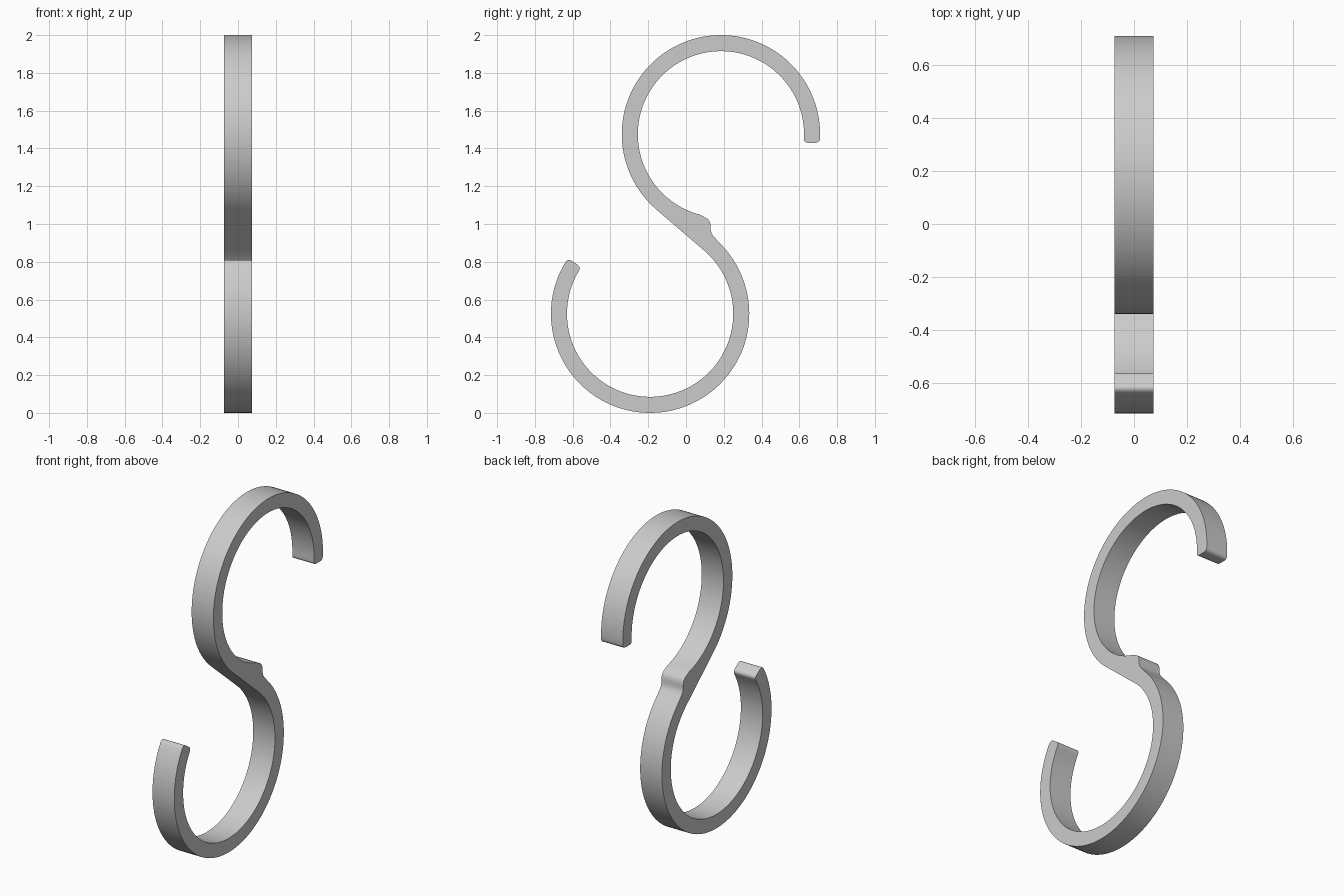
import bpy
import bmesh
from math import cos, sin, radians
from mathutils import Vector

cube = bpy.data.objects.get("Cube")
if cube:
    bpy.data.objects.remove(cube, do_unlink=True)

UPPER = Vector((0.185, 1.475))
LOWER = Vector((-0.19, 0.525))
OUTER, INNER = 0.525, 0.44
HALF_WIDTH = 0.073


def polar(centre, radius, angle):
    a = radians(angle)
    return centre + radius * Vector((cos(a), sin(a)))


def arc(centre, radius, start, end, step=3):
    count = max(2, round(abs(end - start) / step))
    return [polar(centre, radius, start + (end - start) * i / count)
            for i in range(count + 1)]


def rounded(before, corner, after, count=5):
    # Quadratic blend across a tip corner
    pts = []
    for i in range(1, count):
        t = i / count
        pts.append(before * (1 - t) ** 2 + corner * 2 * t * (1 - t) + after * t * t)
    return pts


def tip(centre, r1, a1, r2, a2, turn):
    # End cap between two arcs that stop short by `turn` degrees
    c1, c2 = polar(centre, r1, a1), polar(centre, r2, a2)
    flat1, flat2 = c1.lerp(c2, 0.28), c2.lerp(c1, 0.28)
    return (rounded(polar(centre, r1, a1 + turn), c1, flat1) + [flat1, flat2]
            + rounded(flat2, c2, polar(centre, r2, a2 + turn)))


# Side outline of the hook, in y and z
outline = arc(UPPER, OUTER, -2.5, 229.6)
outline += arc(LOWER, INNER, 49.6, -211)
outline += tip(LOWER, INNER, 146, OUTER, 146, 3)
outline += arc(LOWER, OUTER, 149, 405.6)
# Small raised stop at the waist
outline += [Vector(p) for p in (
    (0.15, 0.93), (0.137, 0.947), (0.131, 0.968), (0.131, 0.99),
    (0.127, 1.01), (0.115, 1.027), (0.095, 1.038))]
outline += arc(UPPER, INNER, 255, -3)
outline += tip(UPPER, INNER, -5.9, OUTER, -4.9, 2.7)

# Extrude the outline across the width
bm = bmesh.new()
face = bm.faces.new([bm.verts.new((-HALF_WIDTH, p.x, p.y)) for p in outline])
side = bmesh.ops.extrude_face_region(bm, geom=[face])
moved = [g for g in side["geom"] if isinstance(g, bmesh.types.BMVert)]
bmesh.ops.translate(bm, vec=(2 * HALF_WIDTH, 0, 0), verts=moved)
bmesh.ops.recalc_face_normals(bm, faces=bm.faces)
mesh = bpy.data.meshes.new("s_hook")
bm.to_mesh(mesh)
bm.free()

hook = bpy.data.objects.new("s_hook", mesh)
bpy.context.collection.objects.link(hook)

# Plain grey finish
grey = bpy.data.materials.new("plain grey")
grey.use_nodes = True
colour = (0.6, 0.6, 0.6, 1)
grey.diffuse_color = colour
grey.node_tree.nodes["Principled BSDF"].inputs["Base Color"].default_value = colour
mesh.materials.append(grey)

bpy.ops.object.select_all(action="DESELECT")
hook.select_set(True)
bpy.context.view_layer.objects.active = hook
bpy.ops.object.shade_smooth_by_angle(angle=radians(30))
